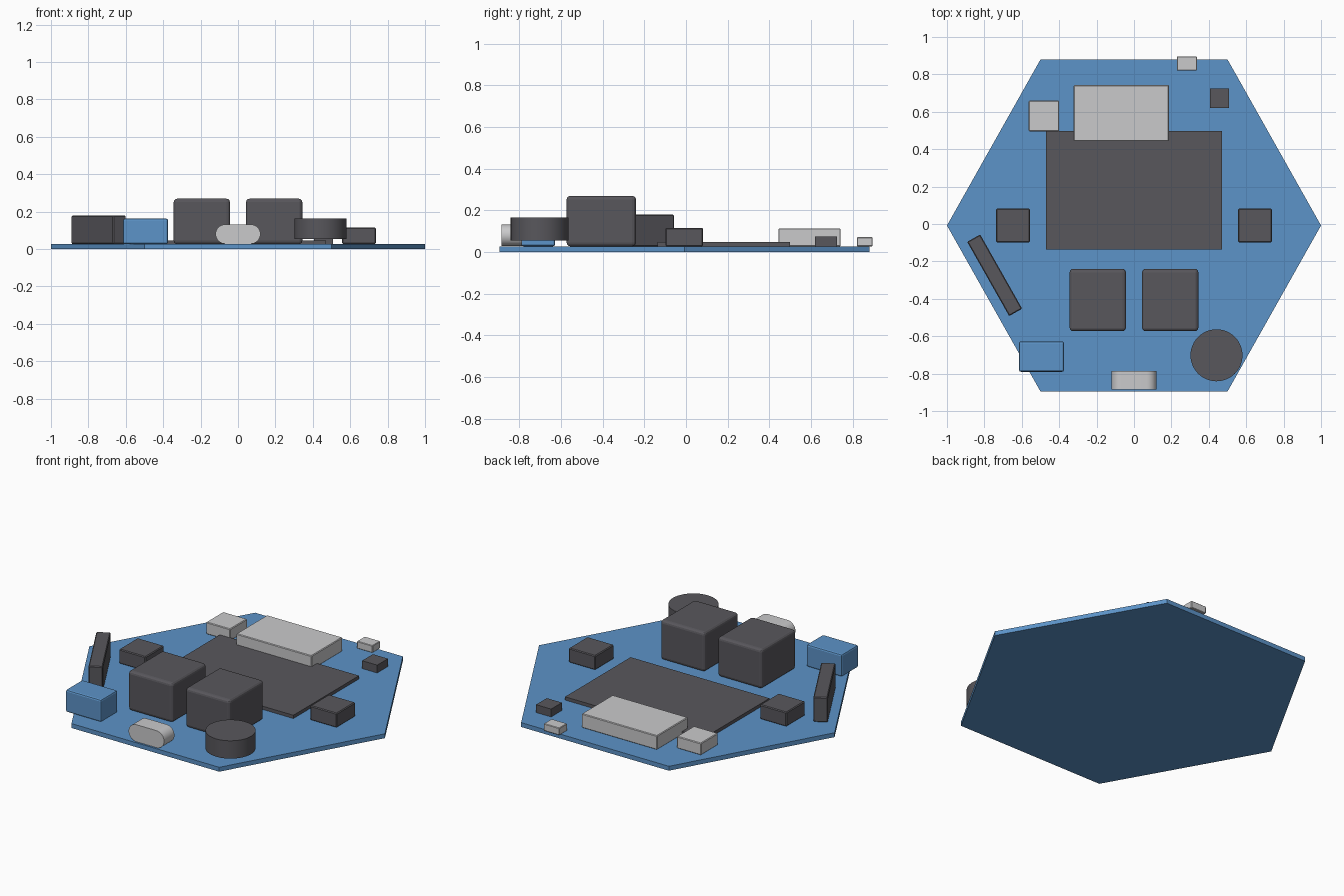
import bpy, bmesh, math
from mathutils import Matrix

if "Cube" in bpy.data.objects:
    bpy.data.objects.remove(bpy.data.objects["Cube"])


def material(name, rgb):
    m = bpy.data.materials.new(name)
    m.diffuse_color = (*rgb, 1)
    m.use_nodes = True
    m.node_tree.nodes["Principled BSDF"].inputs["Base Color"].default_value = m.diffuse_color
    return m


BLUE = material("board blue", (0.107, 0.292, 0.578))
DARK = material("dark grey", (0.098, 0.095, 0.107))
LIGHT = material("light grey", (0.59, 0.59, 0.60))
TOP = 0.027  # top of the board


def finish(name, bm, mat, bevel=0, segments=2, smooth=False):
    bmesh.ops.recalc_face_normals(bm, faces=bm.faces)
    me = bpy.data.meshes.new(name)
    bm.to_mesh(me)
    bm.free()
    ob = bpy.data.objects.new(name, me)
    bpy.context.collection.objects.link(ob)
    me.materials.append(mat)
    if bevel:
        mod = ob.modifiers.new("rounded edges", 'BEVEL')
        mod.width = bevel
        mod.segments = segments
        mod.limit_method = 'ANGLE'
    if smooth:
        bpy.ops.object.select_all(action='DESELECT')
        bpy.context.view_layer.objects.active = ob
        ob.select_set(True)
        bpy.ops.object.shade_smooth_by_angle(angle=math.radians(35))
    return ob


def box(name, x, y, z, mat, bevel=0, segments=2):
    """Box from (min, max) ranges."""
    bm = bmesh.new()
    bmesh.ops.create_cube(bm, size=1)
    for v in bm.verts:
        for i, (lo, hi) in enumerate((x, y, z)):
            v.co[i] = lo if v.co[i] < 0 else hi
    return finish(name, bm, mat, bevel, segments)


def prism(name, points, offset, mat, smooth=False):
    """Flat outline pushed along an offset."""
    bm = bmesh.new()
    face = bm.faces.new([bm.verts.new(p) for p in points])
    ext = bmesh.ops.extrude_face_region(bm, geom=[face])
    bmesh.ops.translate(bm, vec=offset, verts=[
        g for g in ext["geom"] if isinstance(g, bmesh.types.BMVert)])
    return finish(name, bm, mat, smooth=smooth)


# Hexagonal board
prism("board", [(math.cos(math.pi / 3 * i),
                 1.025 * math.sin(math.pi / 3 * i) - 0.008, 0)
                for i in range(6)], (0, 0, TOP), BLUE)

# Flat module and its metal shield
box("module_plate", (-0.47, 0.47), (-0.136, 0.498), (TOP, 0.047), DARK)
box("metal_shield", (-0.323, 0.187), (0.443, 0.742), (TOP, 0.113), LIGHT, 0.004, 1)

# Mirrored pairs: tall blocks and side switches
for side, s in (("left", -1), ("right", 1)):
    def span(a, b):
        return tuple(sorted((s * a, s * b)))
    box("tall_block_" + side, span(0.043, 0.344), (-0.573, -0.24),
        (TOP, 0.269), DARK, 0.018, 3)
    box("side_switch_" + side, span(0.557, 0.737), (-0.099, 0.082),
        (TOP, 0.115), DARK, 0.005, 1)

# Small connectors and chip at the back
box("corner_connector", (-0.563, -0.4), (0.495, 0.66), (TOP, 0.1), LIGHT, 0.004, 1)
box("edge_connector", (0.23, 0.336), (0.82, 0.896), (TOP, 0.071), LIGHT, 0.003, 1)
box("small_chip", (0.406, 0.508), (0.62, 0.724), (TOP, 0.075), DARK)

# Blue block at the front left
box("terminal_block", (-0.615, -0.374), (-0.79, -0.628), (TOP, 0.163), BLUE, 0.01, 2)

# Upright header along the slanted edge
header = box("slanted_header", (-0.228, 0.228), (-0.04, 0.04), (TOP, 0.179),
             DARK, 0.005, 1)
header.data.transform(Matrix.Translation((-0.745, -0.274, 0))
                      @ Matrix.Rotation(math.radians(-60.5), 4, 'Z'))

# Round buzzer, raised above the board
prism("buzzer", [(0.441 + 0.139 * math.cos(math.tau * i / 48),
                  -0.702 + 0.139 * math.sin(math.tau * i / 48), 0.055)
                 for i in range(48)], (0, 0, 0.109), DARK, smooth=True)

# Rounded-slot port at the front
r, cz = 0.052, 0.08
slot = []
for s in (1, -1):
    for i in range(17):
        a = -math.pi / 2 + math.pi * i / 16
        slot.append((s * (0.12 - r + r * math.cos(a)), -0.886,
                     cz + s * r * math.sin(a)))
prism("front_port", slot, (0, 0.1, 0), LIGHT, smooth=True)
